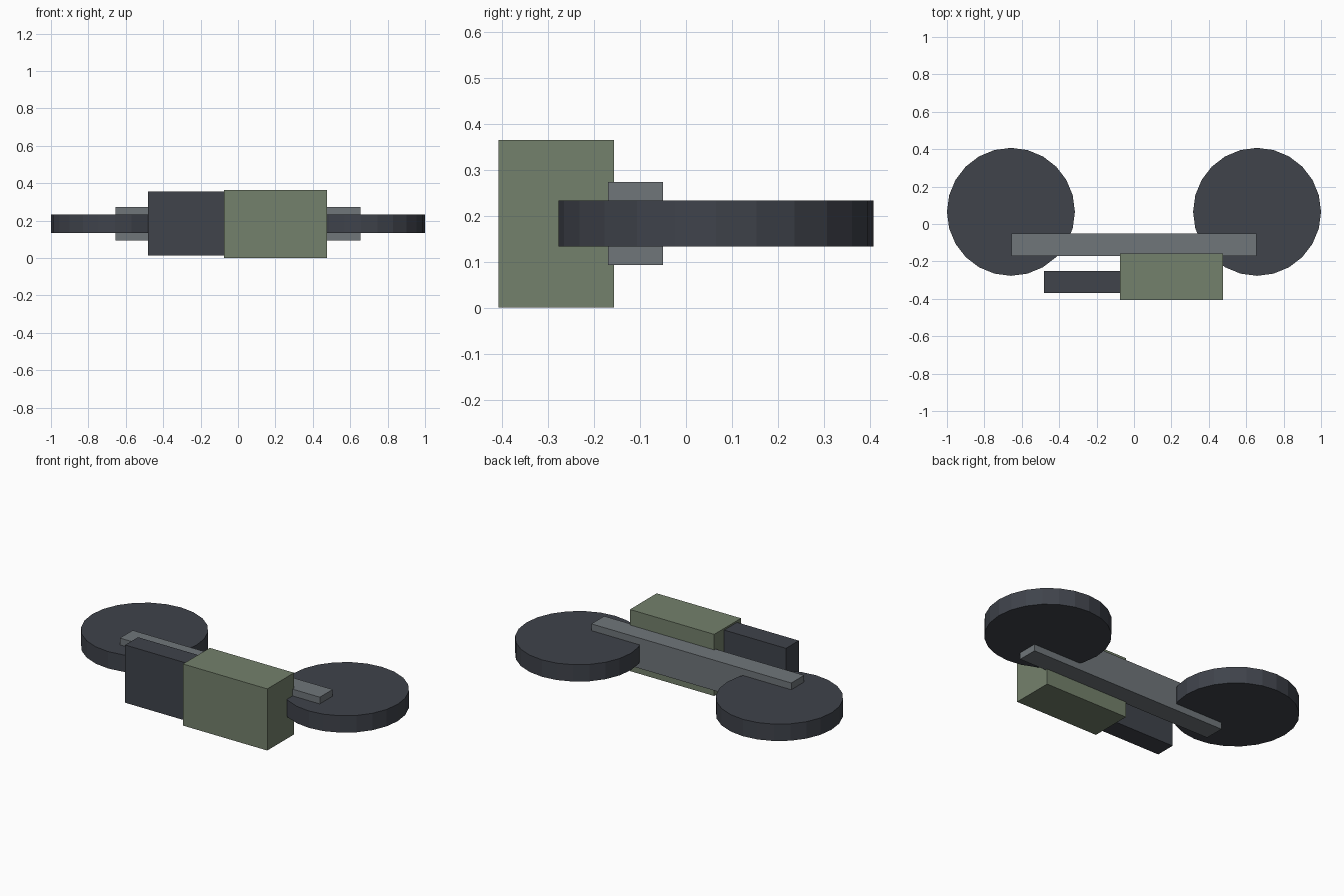
import bpy
import bmesh
import math
from mathutils import Matrix, Vector

if "Cube" in bpy.data.objects:
    bpy.data.objects.remove(bpy.data.objects["Cube"])


def material(name, rgb):
    mat = bpy.data.materials.new(name)
    mat.diffuse_color = (*rgb, 1)
    mat.use_nodes = True
    mat.node_tree.nodes["Principled BSDF"].inputs["Base Color"].default_value = mat.diffuse_color
    return mat


def finish(name, bm, mat):
    mesh = bpy.data.meshes.new(name)
    bm.to_mesh(mesh)
    bm.free()
    mesh.materials.append(mat)
    obj = bpy.data.objects.new(name, mesh)
    bpy.context.collection.objects.link(obj)
    return obj


def box(name, low, high, mat):
    low, high = Vector(low), Vector(high)
    bm = bmesh.new()
    bmesh.ops.create_cube(bm, size=1)
    bmesh.ops.scale(bm, vec=high - low, verts=bm.verts)
    bmesh.ops.translate(bm, vec=(low + high) / 2, verts=bm.verts)
    return finish(name, bm, mat)


def disc(name, centre, radius, height, sides, mat):
    bm = bmesh.new()
    turn = Matrix.Rotation(math.pi / 2, 4, 'Z')
    bmesh.ops.create_cone(bm, cap_ends=True, segments=sides, radius1=radius,
                          radius2=radius, depth=height,
                          matrix=Matrix.Translation(centre) @ turn)
    return finish(name, bm, mat)


dark = material("dark_grey", (0.05, 0.056, 0.07))
steel = material("steel_grey", (0.16, 0.18, 0.195))
green = material("olive_green", (0.175, 0.22, 0.15))

# Pair of flat discs
for side, label in ((-1, "left"), (1, "right")):
    disc(label + "_disc", (side * 0.658, 0.065, 0.183), 0.342, 0.1, 24, dark)

# Long bar joining the discs
box("cross_bar", (-0.655, -0.17, 0.093), (0.655, -0.05, 0.273), steel)

# Main housing and the plate beside it
box("housing", (-0.075, -0.407, 0.0), (0.477, -0.157, 0.365), green)
box("side_plate", (-0.48, -0.37, 0.013), (-0.075, -0.25, 0.355), dark)
